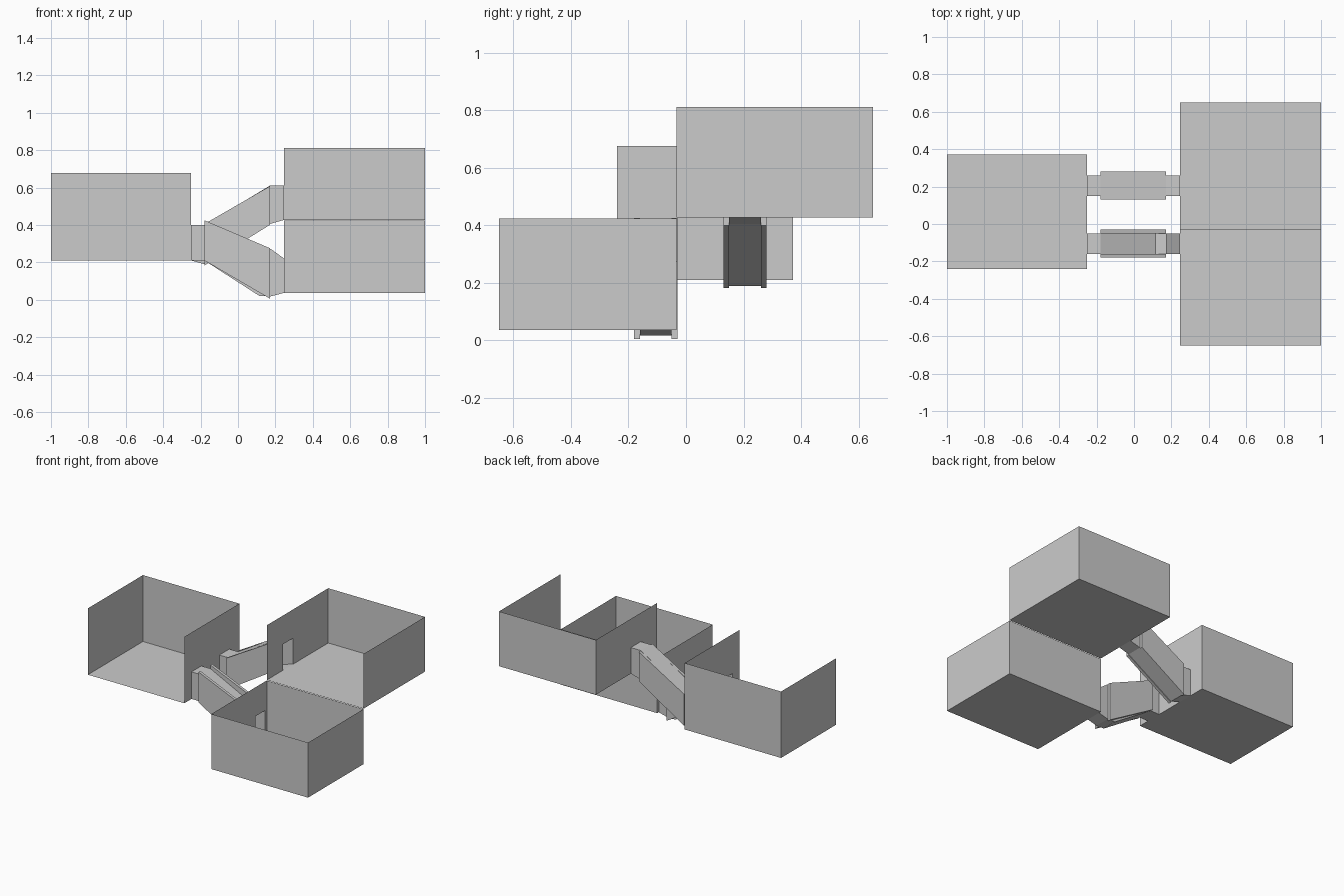
import bpy

if "Cube" in bpy.data.objects:
    bpy.data.objects.remove(bpy.data.objects["Cube"])


def mesh(name, verts, faces):
    me = bpy.data.meshes.new(name)
    me.from_pydata(verts, [], faces)
    me.update()
    ob = bpy.data.objects.new(name, me)
    bpy.context.collection.objects.link(ob)
    return ob


def room(name, x0, x1, y0, y1, z0, z1, door_x, doors, front=True):
    """Thin open-topped room; door_x is the wall holding floor-level doorways."""
    v, f = [], []

    def quad(*pts):
        f.append(range(len(v), len(v) + 4))
        v.extend(pts)

    def wall_x(x, a, b, lo, hi):
        quad((x, a, lo), (x, b, lo), (x, b, hi), (x, a, hi))

    def wall_y(y):
        quad((x0, y, z0), (x1, y, z0), (x1, y, z1), (x0, y, z1))

    quad((x0, y0, z0), (x1, y0, z0), (x1, y1, z0), (x0, y1, z0))
    wall_y(y1)
    if front:
        wall_y(y0)
    wall_x(x1 if door_x == x0 else x0, y0, y1, z0, z1)
    y = y0
    for a, b, h in doors:
        wall_x(door_x, y, a, z0, z1)
        wall_x(door_x, a, b, z0 + h, z1)
        y = b
    wall_x(door_x, y, y1, z0, z1)
    mesh(name, v, f)


def tube(name, rings, y0, y1):
    """Open-ended rectangular passage through (x, bottom, top) stations."""
    v, f = [], []
    for x, lo, hi in rings:
        v += [(x, y0, lo), (x, y1, lo), (x, y1, hi), (x, y0, hi)]
    for i in range(len(rings) - 1):
        for j in range(4):
            k = (j + 1) % 4
            f.append((4*i + j, 4*i + k, 4*i + 4 + k, 4*i + 4 + j))
    mesh(name, v, f)


def panel(name, profile, y0, y1):
    """Solid side panel from an x-z outline."""
    n = len(profile)
    v = [(x, y, z) for y in (y0, y1) for x, z in profile]
    f = [range(n), range(2*n - 1, n - 1, -1)]
    f += [(i, i + n, (i + 1) % n + n, (i + 1) % n) for i in range(n)]
    mesh(name, v, f)


# Doorway spans across y
FRONT, BACK = (-0.16, -0.05), (0.15, 0.26)

# Rooms
room("left_room", -1, -0.25, -0.24, 0.372, 0.21, 0.677, -0.25,
     [(*FRONT, 0.19), (*BACK, 0.19)], front=False)
room("upper_room", 0.247, 1, -0.033, 0.65, 0.427, 0.812, 0.247,
     [(*BACK, 0.183)], front=False)
room("lower_room", 0.247, 1, -0.65, -0.033, 0.037, 0.424, 0.247,
     [(*FRONT, 0.183)])

# Sloping passages with level ends
tube("lower_passage", [(-0.25, 0.21, 0.40), (-0.18, 0.21, 0.40), (0.115, 0.02, 0.255),
                       (0.175, 0.018, 0.272), (0.247, 0.037, 0.22)], *FRONT)
tube("upper_passage", [(-0.25, 0.21, 0.40), (-0.18, 0.19, 0.40),
                       (0.17, 0.405, 0.61), (0.247, 0.427, 0.61)], *BACK)

# Side panels flanking each slope
lower = [(-0.18, 0.21), (0.172, 0.005), (0.172, 0.275), (-0.18, 0.425)]
upper = [(-0.18, 0.183), (0.17, 0.40), (0.17, 0.607), (-0.18, 0.405)]
for tag, prof, (a, b) in (("lower", lower, FRONT), ("upper", upper, BACK)):
    panel(tag + "_side_front", prof, a - 0.02, a)
    panel(tag + "_side_back", prof, b, b + 0.02)
